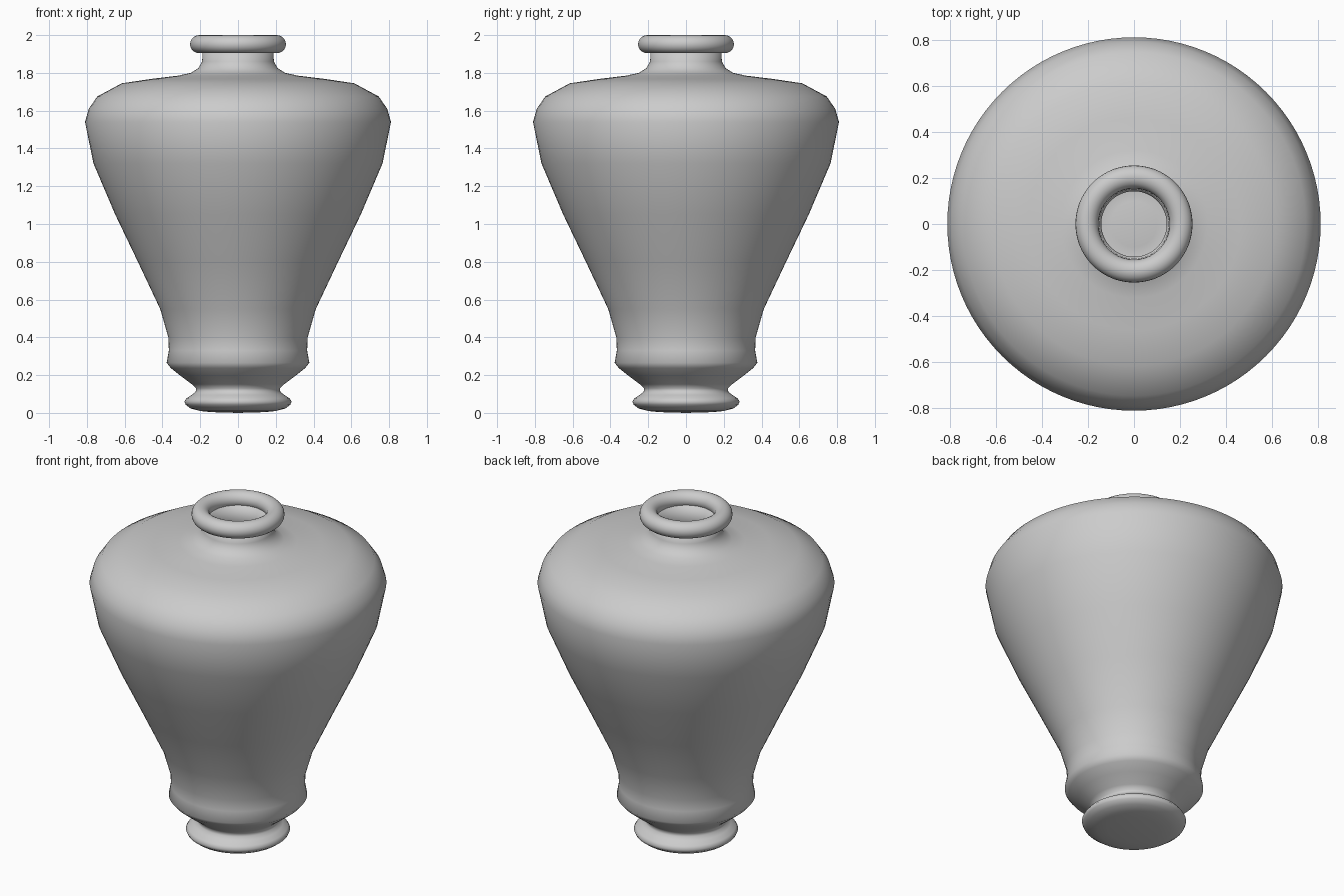
import bpy, bmesh, math

SEGMENTS = 96


def lathe(name, profile, closed=False):
    """Spin a list of (radius, height) points around the z axis."""
    bm = bmesh.new()
    rings = []
    for r, z in profile:
        if r < 1e-6:
            rings.append([bm.verts.new((0, 0, z))] * SEGMENTS)
        else:
            rings.append([bm.verts.new((r * math.cos(2 * math.pi * i / SEGMENTS),
                                        r * math.sin(2 * math.pi * i / SEGMENTS), z))
                          for i in range(SEGMENTS)])
    pairs = list(zip(rings, rings[1:]))
    if closed:
        pairs.append((rings[-1], rings[0]))
    for a, b in pairs:
        for i in range(SEGMENTS):
            j = (i + 1) % SEGMENTS
            bm.faces.new(list(dict.fromkeys((a[i], a[j], b[j], b[i]))))
    bmesh.ops.recalc_face_normals(bm, faces=bm.faces)
    mesh = bpy.data.meshes.new(name)
    bm.to_mesh(mesh)
    bm.free()
    mesh.shade_smooth()
    obj = bpy.data.objects.new(name, mesh)
    bpy.context.collection.objects.link(obj)
    return obj


# Outer wall: foot, waist, flaring body, shoulder, neck
outer = [(0, 0.0), (0.14, 0.004), (0.20, 0.01), (0.25, 0.023), (0.277, 0.043),
         (0.284, 0.06), (0.272, 0.078), (0.245, 0.095), (0.224, 0.112),
         (0.222, 0.13), (0.245, 0.152), (0.305, 0.197), (0.355, 0.237),
         (0.378, 0.265), (0.366, 0.33), (0.369, 0.40), (0.412, 0.55),
         (0.53, 0.80), (0.65, 1.05), (0.765, 1.32), (0.81, 1.54),
         (0.79, 1.61), (0.745, 1.675), (0.615, 1.745), (0.46, 1.768),
         (0.32, 1.785), (0.25, 1.80), (0.21, 1.825), (0.19, 1.86), (0.186, 1.93)]

# Inner wall: mouth, hollow belly, slightly domed floor
inner = [(0.15, 1.93), (0.142, 1.86), (0.142, 1.80), (0.25, 1.75), (0.45, 1.735),
         (0.60, 1.705), (0.72, 1.64), (0.77, 1.54), (0.725, 1.32), (0.61, 1.05),
         (0.49, 0.80), (0.372, 0.55), (0.33, 0.40), (0.33, 0.28), (0.26, 0.21),
         (0.18, 0.16), (0.10, 0.17), (0, 0.175)]
lathe("vase_body", outer + inner)

# Rolled lip around the mouth
lip = [(0.204 + 0.050 * math.cos(2 * math.pi * k / 20),
        1.952 + 0.048 * math.sin(2 * math.pi * k / 20)) for k in range(20)]
lathe("rolled_lip", lip, closed=True)
